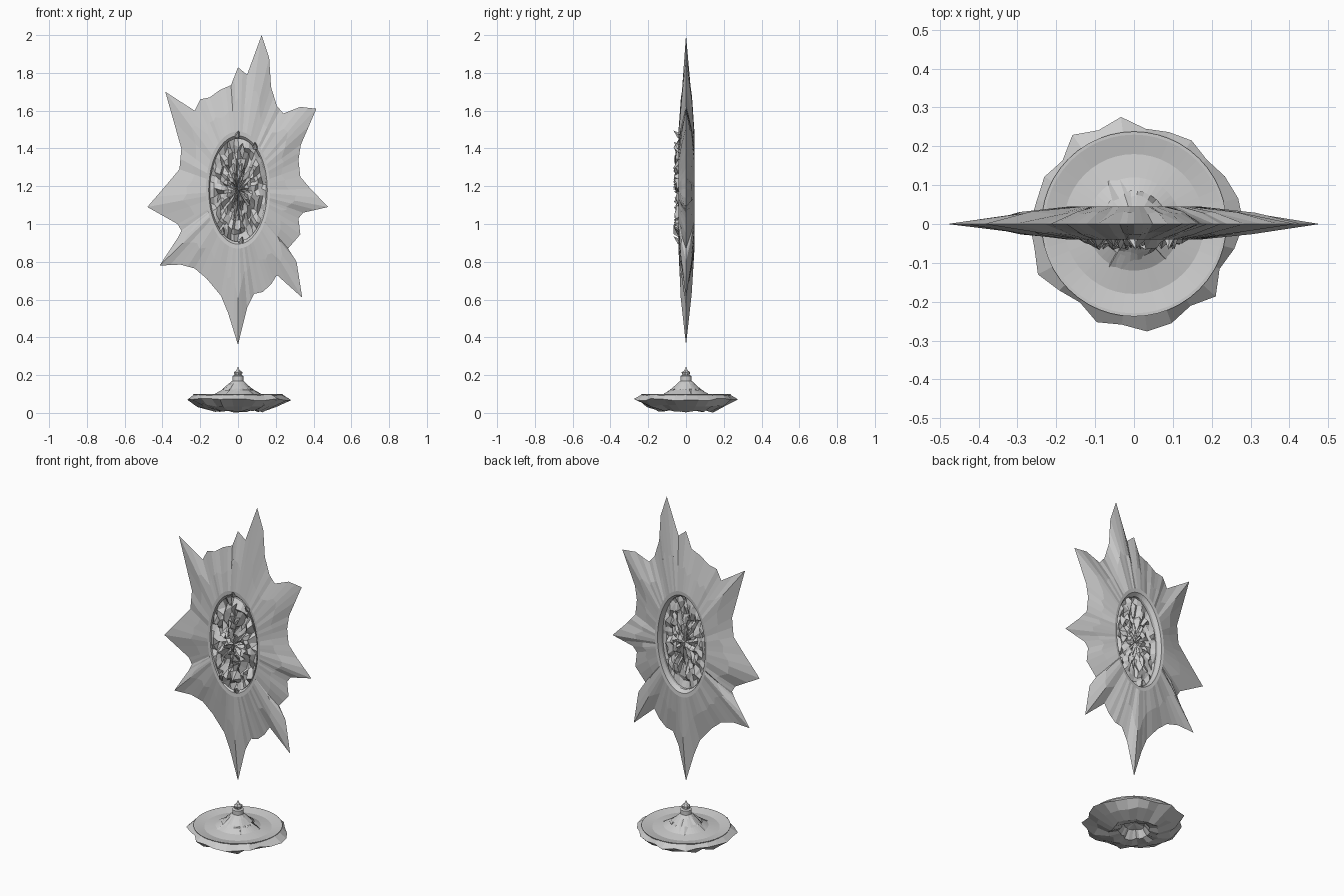
import bpy, bmesh, math, random
from mathutils import Vector

if "Cube" in bpy.data.objects:
    bpy.data.objects.remove(bpy.data.objects["Cube"])

random.seed(7)
CZ = 1.18                      # centre height of the oval opening
rnd = random.uniform


def loft(name, rings, closed=False):
    """Skin a list of equal-length rings; a one-point ring closes to a tip."""
    bm = bmesh.new()
    vs = [[bm.verts.new(p) for p in r] for r in rings]
    pairs = list(zip(vs, vs[1:])) + ([(vs[-1], vs[0])] if closed else [])
    for a, b in pairs:
        n = max(len(a), len(b))
        for i in range(n):
            j = (i + 1) % n
            if len(a) == 1:
                bm.faces.new((a[0], b[i], b[j]))
            elif len(b) == 1:
                bm.faces.new((a[i], b[0], a[j]))
            else:
                bm.faces.new((a[i], b[i], b[j], a[j]))
    bmesh.ops.recalc_face_normals(bm, faces=bm.faces)
    me = bpy.data.meshes.new(name)
    bm.to_mesh(me)
    bm.free()
    ob = bpy.data.objects.new(name, me)
    bpy.context.collection.objects.link(ob)
    return ob


# Jagged outer frame: spiky outline lofted to an oval rim on both sides
outline = [(.125, 2), (.165, 1.88), (.175, 1.725), (.206, 1.625), (.24, 1.585), (.33, 1.62),
           (.415, 1.61), (.333, 1.42), (.32, 1.34), (.33, 1.25), (.385, 1.185), (.478, 1.09),
           (.345, 1.06), (.32, 1.03), (.33, .945), (.265, .87), (.31, .80), (.34, .61),
           (.206, .73), (.175, .68), (.13, .64), (.085, .63), (.048, .555), (0, .36),
           (-.053, .53), (-.09, .62), (-.165, .71), (-.23, .765), (-.305, .785), (-.415, .78),
           (-.32, .925), (-.30, .965), (-.32, 1.0), (-.48, 1.09), (-.385, 1.2), (-.31, 1.29),
           (-.30, 1.40), (-.385, 1.70), (-.23, 1.60), (-.2, 1.66), (-.15, 1.67),
           (-.095, 1.71), (-.037, 1.735), (0, 1.83), (.048, 1.79)]
edge = []
for a, b in zip(outline, outline[1:] + outline[:1]):
    edge += [a, ((a[0] + b[0]) / 2, (a[1] + b[1]) / 2)]
angles = [math.atan2((z - CZ) / .31, x / .17) for x, z in edge]


def oval(rx, rz, y):
    return [Vector((rx * math.cos(t), y, CZ + rz * math.sin(t))) for t in angles]


tips = [Vector((x, 0, z)) for x, z in edge]
front, back = oval(.17, .31, -.04), oval(.17, .31, .045)


def middle(rim):
    ring = []
    for r, t in zip(rim, tips):
        p = r.lerp(t, rnd(.38, .55))
        p.y = r.y * rnd(.5, .72)
        ring.append(p)
    return ring


loft("jagged_frame", [oval(.146, .272, -.022), oval(.155, .287, -.038), front, middle(front),
                      tips, middle(back), back, oval(.155, .287, .043),
                      oval(.146, .272, .022)], closed=True)


# Crumpled panel filling the oval opening
def crumple(y, amp):
    rings = [[Vector((0, y, CZ))]]
    for k in range(1, 9):
        f = k / 8
        ring = []
        for i in range(44):
            t = 2 * math.pi * (i + rnd(-.35, .35)) / 44
            g = f + rnd(-.05, .05) * (k < 8)
            ring.append(Vector((.149 * g * math.cos(t),
                                y + (rnd(-amp, amp) if k < 8 else 0),
                                CZ + .274 * g * math.sin(t))))
        rings.append(ring)
    return rings


loft("crumpled_panel", crumple(-.035, .032) + crumple(.008, .018)[::-1])

# Small shards on the panel's upper and lower edge
for n, (x, z) in enumerate([(0, 1.48), (.09, 1.42), (.02, .92), (-.08, .97)]):
    bpy.ops.mesh.primitive_cone_add(vertices=5, radius1=.016, depth=.045,
                                    location=(x, -.05, z), rotation=(.8, rnd(-.4, .4), 0))
    bpy.context.object.name = f"shard_{n + 1}"


# Base
def circle(r, z, n, dr=0, dz=0):
    ring = []
    for i in range(n):
        t, q = 2 * math.pi * i / n, r + rnd(-dr, dr)
        ring.append(Vector((q * math.cos(t), q * math.sin(t), z + rnd(-dz, dz))))
    return ring


# Smooth dish and its rim
loft("base_dish", [circle(r, z, 48) for r, z in
                   [(.225, .07), (.238, .10), (.23, .10), (.18, .09), (.12, .1), (.085, .12)]])

# Central ridged peak with a knobbly tip
loft("base_peak", [circle(.115, .092, 30, .03, .004), circle(.075, .127, 30, .008, .004),
                   circle(.045, .155, 30, .004), circle(.03, .17, 30), circle(.03, .195, 30),
                   circle(.019, .2, 30), circle(.022, .215, 30, .004), circle(.009, .225, 30),
                   [Vector((0, 0, .245))]])

# Rough stone underside with a hollow in the middle
loft("base_underside", [circle(.232, .099, 26), circle(.263, .071, 26, .02, .006),
                        circle(.205, .036, 26, .02, .008), circle(.135, .009, 26, .015, .009),
                        circle(.085, .02, 26, .01, .007), circle(.055, .06, 26, .006, .004),
                        [Vector((0, 0, .07))]])
